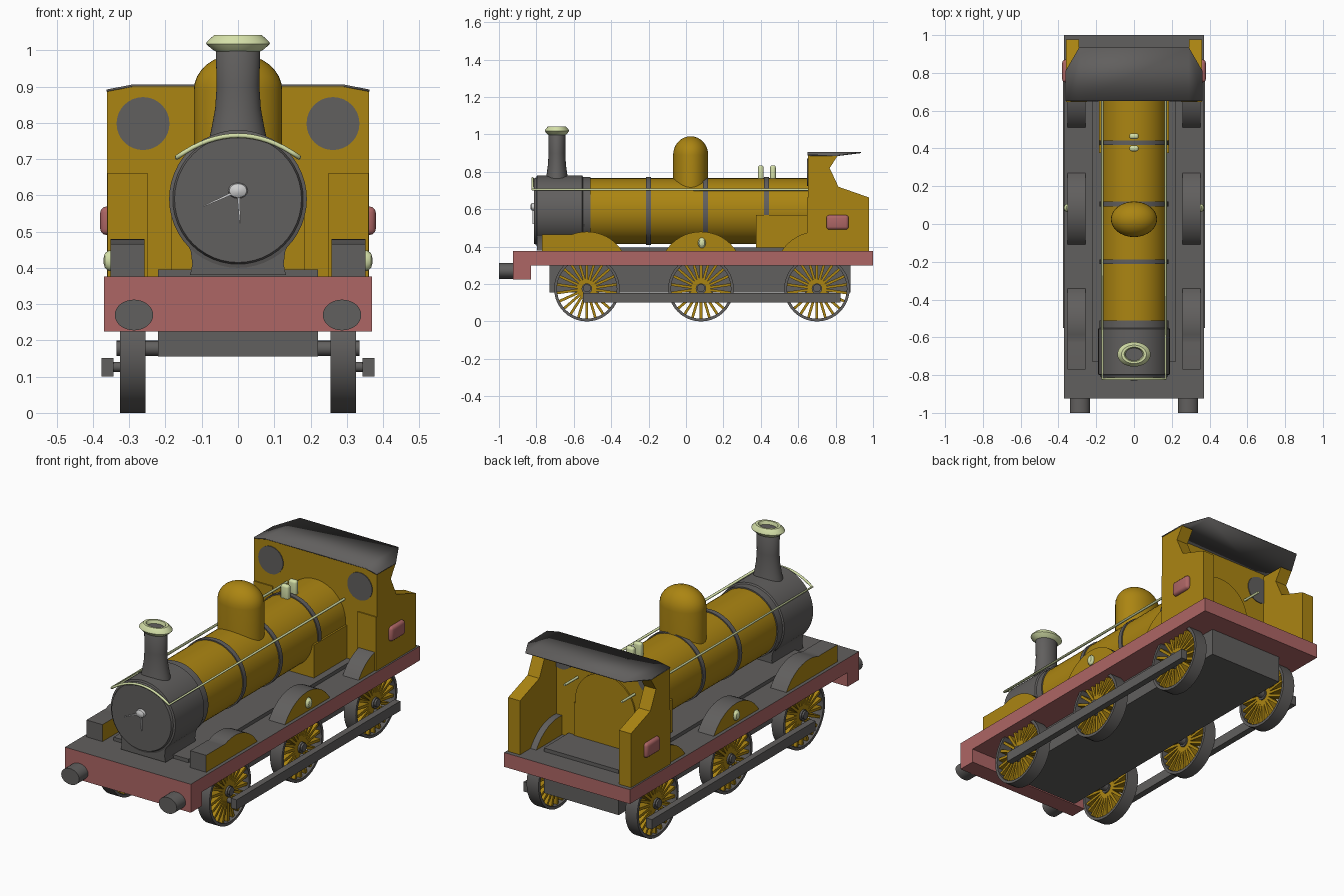
import bpy, bmesh, math
from mathutils import Matrix, Vector

cube = bpy.data.objects.get("Cube")
if cube:
    bpy.data.objects.remove(cube, do_unlink=True)


def material(name, rgb):
    m = bpy.data.materials.new(name)
    m.use_nodes = True
    m.diffuse_color = (*rgb, 1)
    m.node_tree.nodes["Principled BSDF"].inputs["Base Color"].default_value = (*rgb, 1)
    return m


OCHRE = material("ochre", (0.41, 0.235, 0.006))
GREY = material("dark grey", (0.12, 0.115, 0.112))
PINK = material("dusty red", (0.42, 0.132, 0.13))
CREAM = material("pale green", (0.66, 0.74, 0.39))
STEEL = material("light grey", (0.62, 0.62, 0.62))
parts = []


def finish(name, bm, mats, rule=None):
    """Turn a bmesh into an object; rule picks a material index per face."""
    bmesh.ops.remove_doubles(bm, verts=bm.verts, dist=1e-5)
    bmesh.ops.recalc_face_normals(bm, faces=bm.faces)
    bm.normal_update()
    me = bpy.data.meshes.new(name)
    for m in mats:
        me.materials.append(m)
    if rule:
        for f in bm.faces:
            f.material_index = rule(f)
    bm.to_mesh(me)
    bm.free()
    ob = bpy.data.objects.new(name, me)
    bpy.context.collection.objects.link(ob)
    parts.append(ob)
    return ob


def place(axis, u, v, h):
    return {"x": (h, u, v), "y": (u, h, v), "z": (u, v, h)}[axis]


def prism(name, pts, axis, a, b, mats, rule=None):
    bm = bmesh.new()
    lo, hi = ([bm.verts.new(place(axis, u, v, h)) for u, v in pts] for h in (a, b))
    bm.faces.new(lo)
    bm.faces.new(hi)
    for i in range(len(pts)):
        j = (i + 1) % len(pts)
        bm.faces.new((lo[i], lo[j], hi[j], hi[i]))
    return finish(name, bm, mats, rule)


def box(name, x, y, z, mats, rule=None):
    rect = [(x[0], y[0]), (x[1], y[0]), (x[1], y[1]), (x[0], y[1])]
    return prism(name, rect, "z", z[0], z[1], mats, rule)


def lathe(name, profile, axis, centre, mat, squash=1, segs=40, ring=False):
    """Spin (radius, height) points about an axis; squash scales the second direction."""
    bm = bmesh.new()
    loops = []
    for r, h in profile:
        angles = [2 * math.pi * i / segs for i in range(segs)]
        loops.append([bm.verts.new(Vector(place(axis, r * math.cos(t), r * math.sin(t) * squash, h))
                                   + Vector(centre)) for t in angles])
    pairs = list(zip(loops, loops[1:]))
    if ring:
        pairs.append((loops[-1], loops[0]))
    else:
        bm.faces.new(loops[0])
        bm.faces.new(loops[-1])
    for p, q in pairs:
        for i in range(segs):
            j = (i + 1) % segs
            bm.faces.new((p[i], p[j], q[j], q[i]))
    return finish(name, bm, [mat])


def rod(name, axis, centre, r, a, b, mat, squash=1, segs=32):
    return lathe(name, [(r, a), (r, b)], axis, centre, mat, squash, segs)


def pillow(name, centre, size, bevel, mat):
    bm = bmesh.new()
    bmesh.ops.create_cube(bm, size=1, matrix=Matrix.Translation(centre) @ Matrix.Diagonal((*size, 1)))
    bmesh.ops.bevel(bm, geom=bm.edges[:], offset=bevel, segments=3, affect="EDGES", profile=0.5)
    return finish(name, bm, [mat])


# Frame and footplate
box("chassis", (-0.22, 0.22), (-0.73, 0.88), (0.155, 0.395), [GREY])
box("footplate", (-0.37, 0.37), (-0.925, 1.0), (0.30, 0.376), [PINK, GREY],
    lambda f: int(f.normal.z > 0.9))
box("buffer_beam", (-0.37, 0.37), (-0.925, -0.83), (0.225, 0.31), [PINK])

# Boiler, bands and firebox
AXIS = (0, 0, 0.59)
rod("boiler", "y", AXIS, 0.176, -0.54, 0.68, OCHRE, segs=48)
for i, y in enumerate((-0.20, 0.105, 0.43)):
    rod(f"boiler_band_{i + 1}", "y", AXIS, 0.182, y - 0.013, y + 0.013, GREY, segs=48)
box("firebox", (-0.184, 0.184), (0.375, 0.68), (0.38, 0.57), [OCHRE])

# Smokebox with round door and flared saddle
lathe("smokebox", [(0.175, -0.812), (0.18, -0.80), (0.19, -0.797), (0.19, -0.555),
                   (0.183, -0.55), (0.183, -0.51)], "y", AXIS, GREY, segs=48)
half = [(0.132, 0.38), (0.126, 0.41), (0.13, 0.445), (0.145, 0.48), (0.172, 0.52)]
prism("saddle", half + [(-x, z) for x, z in reversed(half)], "y", -0.797, -0.54, [GREY])
lathe("door_boss", [(0.027, -0.812), (0.024, -0.825), (0.01, -0.832)], "y", (0, 0, 0.613), STEEL, 0.8, 16)
for name, tip in (("door_handle_long", (-0.095, 0.57)), ("door_handle_short", (0.006, 0.522))):
    d = Vector((tip[0], tip[1] - 0.613))
    n = Vector((-d.y, d.x)).normalized() * 0.004
    root, end = Vector((0, 0.613)), Vector(tip)
    prism(name, [root + n, end + n * 0.4, end - n * 0.4, root - n], "y", -0.822, -0.811, [STEEL])

# Chimney, cap and dome, all oval in plan
lathe("chimney", [(0.085, 0.73), (0.072, 0.79), (0.063, 0.84), (0.059, 0.90), (0.061, 1.0), (0.045, 1.025)],
      "z", (0, -0.69, 0), GREY, 0.76)
lathe("chimney_cap", [(0.058, 0.995), (0.072, 1.003), (0.088, 1.018), (0.086, 1.024), (0.066, 1.042),
                      (0.052, 1.042), (0.044, 1.022)], "z", (0, -0.69, 0), CREAM, 0.74, ring=True)
dome = [(0.122, 0.62), (0.122, 0.89)]
dome += [(0.122 * math.cos(t), 0.89 + 0.10 * math.sin(t))
         for t in (math.pi / 2 * i / 8 for i in range(1, 8))] + [(0.004, 0.99)]
lathe("dome", dome, "z", (0, 0.025, 0), OCHRE, 0.77)

# Safety valves
for i, y in enumerate((0.40, 0.465)):
    pillow(f"safety_valve_{i + 1}", (0, y, 0.79), (0.048, 0.03, 0.09), 0.012, CREAM)

# Handrail along both sides, arched over the smokebox door
arch = [(x, -0.82, 0.705 + 0.06 * (1 - (x / 0.168) ** 2))
        for x in (0.168 * (i / 8 - 1) for i in range(17))]
path = [(-0.168, 0.78, 0.705)] + arch + [(0.168, 0.78, 0.705)]
cu = bpy.data.curves.new("handrail", "CURVE")
cu.dimensions = "3D"
cu.bevel_depth = 0.0065
cu.bevel_resolution = 2
cu.use_fill_caps = True
sp = cu.splines.new("POLY")
sp.points.add(len(path) - 1)
for p, co in zip(sp.points, path):
    p.co = (*co, 1)
cu.materials.append(CREAM)
bpy.context.collection.objects.link(bpy.data.objects.new("handrail", cu))

# Cab front wall and roof
prism("cab_front", [(-0.36, 0.375), (0.36, 0.375), (0.36, 0.888), (0.29, 0.9), (-0.29, 0.9), (-0.36, 0.888)],
      "y", 0.652, 0.672, [OCHRE])
bm = bmesh.new()
rows = [[bm.verts.new(c) for c in ((s * 0.362, 0.65, 0.889), (s * 0.29, 0.65, 0.903),
                                   (s * 0.29, 0.935, 0.903), (s * 0.362, 0.81, 0.887))] for s in (-1, 1)]
for r in rows:
    bm.faces.new(r)
bm.faces.new((rows[0][1], rows[1][1], rows[1][2], rows[0][2]))
roof = finish("cab_roof", bm, [GREY])
solid = roof.modifiers.new("thickness", "SOLIDIFY")
solid.thickness = 0.006
solid.offset = 0

cab_profile = [(0.652, 0.375), (0.652, 0.888), (0.81, 0.885), (0.768, 0.82),
               (0.815, 0.72), (0.978, 0.663), (0.978, 0.375)]


def splasher(name, side, y, front=None):
    """Wheel cover with ochre faces and a grey rim."""
    angles = [math.radians(58 - 116 * i / 16) for i in range(17)]
    pts = [(y + 0.224 * math.sin(t), 0.256 + 0.224 * math.cos(t)) for t in angles]
    pts = [(u, max(v, 0.37)) for u, v in pts]
    if front:
        pts = [p for p in pts if p[0] > y - 0.1] + [(y - 0.1, 0.466), (front, 0.466), (front, 0.37)]
    prism(name, pts, "x", side * 0.258, side * 0.352, [GREY, OCHRE], lambda f: int(abs(f.normal.x) > 0.9))


WHEELS = (("front", -0.53), ("middle", 0.08), ("rear", 0.70))
R = 0.175
for label, y in WHEELS:
    rod(f"{label}_axle", "x", (0, y, 0.178), 0.021, -0.335, 0.335, GREY, segs=20)

for side, hand in ((1, "left"), (-1, "right")):
    # Cab side, window, front panel and side cushion
    prism(f"{hand}_cab_side", cab_profile, "x", side * 0.292, side * 0.361, [OCHRE])
    rod(f"{hand}_cab_window", "y", (side * 0.262, 0, 0.798), 0.073, 0.648, 0.676, GREY)
    box(f"{hand}_cab_panel", sorted((side * 0.25, side * 0.36)), (0.646, 0.654), (0.375, 0.662), [OCHRE])
    pillow(f"{hand}_cab_cushion", (side * 0.362, 0.81, 0.53), (0.036, 0.12, 0.078), 0.016, PINK)
    # Buffer
    rod(f"{hand}_buffer", "y", (side * 0.287, 0, 0.27), 0.053, -1.0, -0.92, GREY, 0.8)
    # Wheels: rim, spokes, hub and cover
    for label, y in WHEELS:
        c = (0, y, R)
        lathe(f"{hand}_{label}_wheel_rim", [(R, side * 0.255), (R, side * 0.325), (R - 0.015, side * 0.325),
              (R - 0.015, side * 0.255)], "x", c, GREY, ring=True)
        bm = bmesh.new()
        for i in range(22):
            m = (Matrix.Translation((side * 0.29, y, R)) @ Matrix.Rotation(2 * math.pi * i / 22, 4, "X")
                 @ Matrix.Translation((0, 0, 0.09)) @ Matrix.Diagonal((0.05, 0.014, 0.145, 1)))
            bmesh.ops.create_cube(bm, size=1, matrix=m)
        finish(f"{hand}_{label}_wheel_spokes", bm, [OCHRE])
        rod(f"{hand}_{label}_wheel_hub", "x", c, 0.028, side * 0.258, side * 0.325, GREY, segs=20)
        rod(f"{hand}_{label}_crank_pin", "x", (0, y, 0.127), 0.014, side * 0.31, side * 0.36, GREY, segs=12)
        splasher(f"{hand}_{label}_splasher", side, y, -0.77 if label == "front" else None)
    # Coupling rod
    box(f"{hand}_coupling_rod", sorted((side * 0.343, side * 0.377)), (-0.55, 0.825), (0.10, 0.152), [GREY])
    # Oval badge on the middle splasher
    lathe(f"{hand}_splasher_badge", [(0.021, side * 0.35), (0.021, side * 0.357), (0.015, side * 0.367),
          (0.005, side * 0.371)], "x", (0, 0.085, 0.42), CREAM, 1.35, 16)

# Smooth round surfaces, keep edges sharp
bpy.ops.object.select_all(action="DESELECT")
for ob in parts:
    ob.select_set(True)
bpy.context.view_layer.objects.active = parts[0]
bpy.ops.object.shade_smooth_by_angle(angle=math.radians(35))
